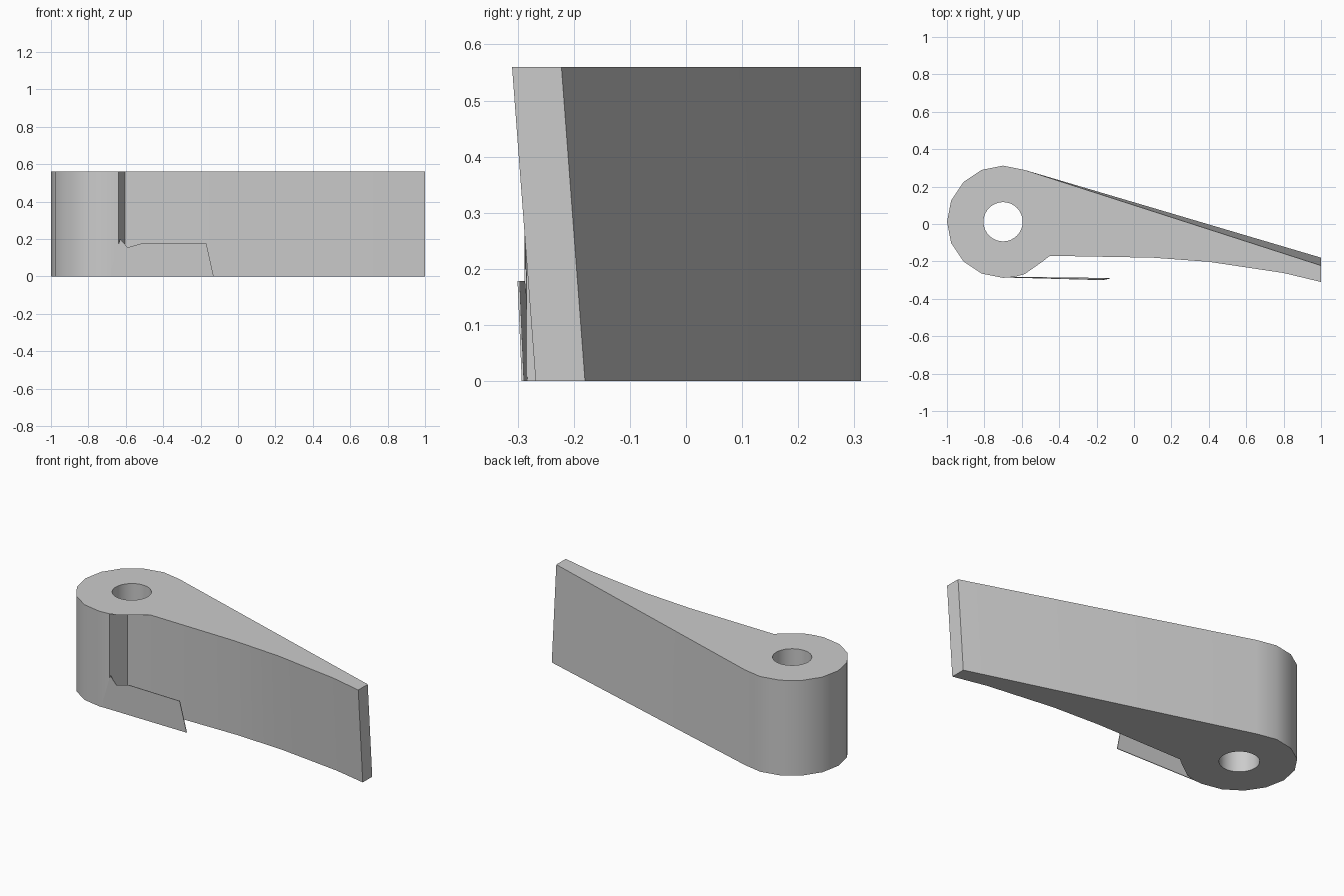
import bpy, bmesh, math
from mathutils import Vector

cube = bpy.data.objects.get("Cube")
if cube:
    bpy.data.objects.remove(cube)

H = 0.56
CX, CY, R, HOLE = -0.70, 0.012, 0.30, 0.105

grey = bpy.data.materials.new("plain grey")
grey.use_nodes = True
grey.diffuse_color = (0.6, 0.6, 0.6, 1)
grey.node_tree.nodes["Principled BSDF"].inputs["Base Color"].default_value = (0.6, 0.6, 0.6, 1)


def add_object(name, bm):
    mesh = bpy.data.meshes.new(name)
    bm.to_mesh(mesh)
    bm.free()
    mesh.materials.append(grey)
    obj = bpy.data.objects.new(name, mesh)
    bpy.context.collection.objects.link(obj)
    return obj


def polar(radius, degrees):
    a = math.radians(degrees)
    return (CX + radius * math.cos(a), CY + radius * math.sin(a))


def place(p, z):
    """The arm leans forward towards its tip as it rises."""
    lean = 0.042 * max(0, p[0] + 0.58) / 1.58 * (1 - z / H)
    return Vector((p[0], p[1] + lean, z))


# Profiles: hub arc, recess beside the hub, swept arm
hub = [polar(R, 67.5 + 22.5 * i) for i in range(10)]
lip = [(-0.64, -0.283)]
hub_front = [(-0.585, -0.268), polar(R, 315)]
recess = [(-0.605, -0.165)]
arm = [(-0.45, -0.17), (0.1, -0.18), (0.4, -0.202), (0.8, -0.262),
       (1, -0.31), (1, -0.222)]
hole = [polar(HOLE, 360 / 32 * i) for i in range(32)]

bm = bmesh.new()


def wall(points):
    rings = [[bm.verts.new(place(p, z)) for p in points] for z in (0, H)]
    n = len(points)
    for i in range(n):
        j = (i + 1) % n
        bm.faces.new((rings[0][i], rings[0][j], rings[1][j], rings[1][i]))


def cap(z, sign):
    edges = []
    for loop in (hub + lip + hub_front + arm, hole):
        vs = [bm.verts.new(place(p, z)) for p in loop]
        edges += [bm.edges.new((vs[i - 1], vs[i])) for i in range(len(vs))]
    made = bmesh.ops.triangle_fill(bm, edges=edges, use_beauty=True)
    for f in made["geom"]:
        if isinstance(f, bmesh.types.BMFace):
            f.normal_update()
            if f.normal.z * sign < 0:
                f.normal_flip()


# Lever body: outer walls, bore and both caps, which overhang the recess
wall(hub + lip + recess + arm)
wall(hole[::-1])
cap(0, -1)
cap(H, 1)
bmesh.ops.remove_doubles(bm, verts=bm.verts, dist=0.0005)
lever = add_object("lever_body", bm)

# Thin fin that continues the hub front
bm = bmesh.new()
outline = [(-0.69, 0), (-0.13, 0), (-0.17, 0.178), (-0.51, 0.178),
           (-0.59, 0.155), (-0.63, 0.2)]
layers = []
for dy in (0, 0.004):
    layers.append([bm.verts.new((x, -0.286 - 0.012 * (x + 0.69) - 0.045 * z
                                 * (x + 0.69) / 0.52 + dy, z)) for x, z in outline])
bm.faces.new(layers[0])
bm.faces.new(layers[1][::-1])
for i in range(len(outline)):
    bm.faces.new((layers[0][i], layers[0][i - 1], layers[1][i - 1], layers[1][i]))
bmesh.ops.recalc_face_normals(bm, faces=bm.faces)
add_object("front_fin", bm)

# Smooth the round hub and bore, keep the other edges sharp
bpy.ops.object.select_all(action="DESELECT")
lever.select_set(True)
bpy.context.view_layer.objects.active = lever
bpy.ops.object.shade_smooth_by_angle(angle=math.radians(30))
